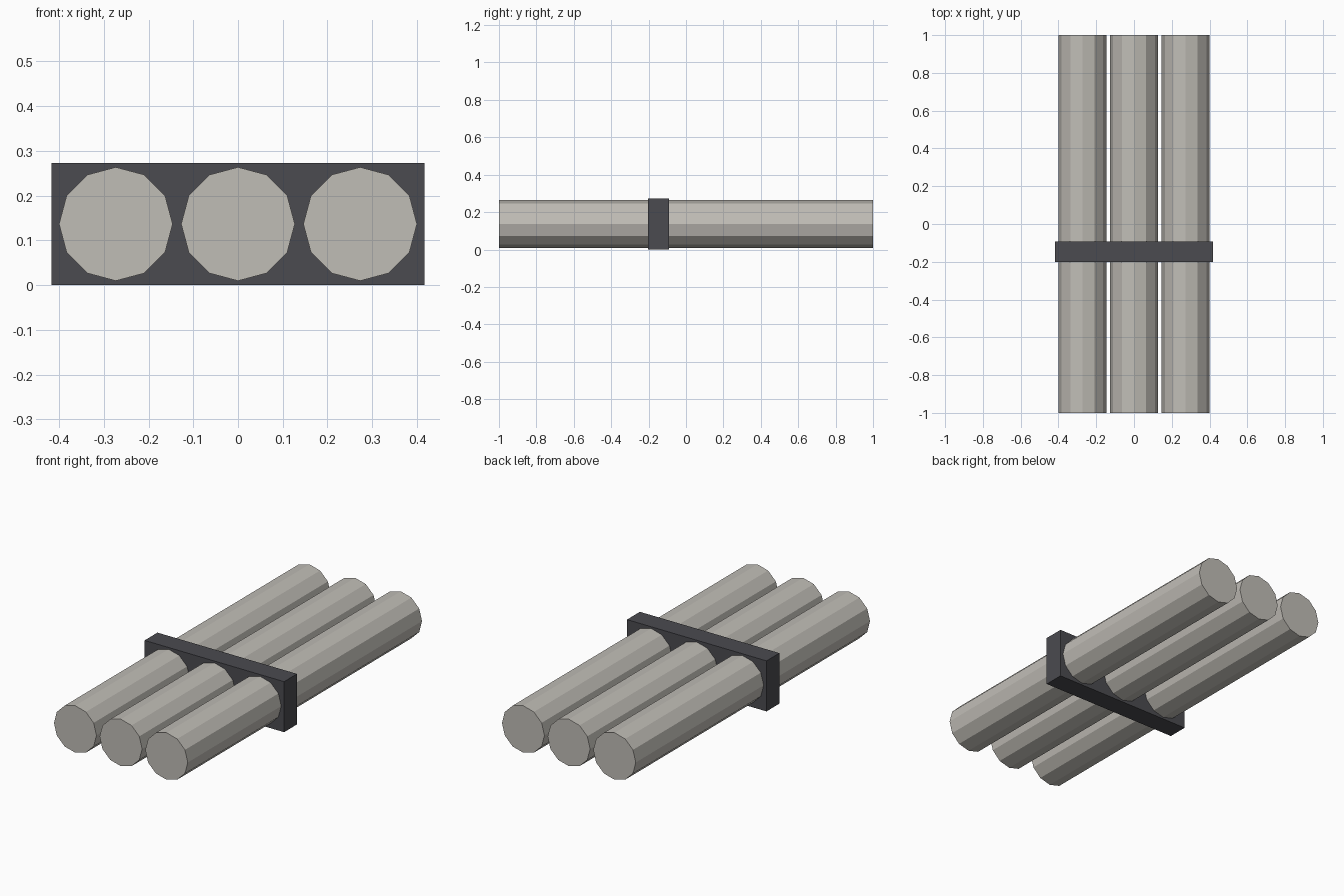
import bpy
import math

default = bpy.data.objects.get("Cube")
if default:
    bpy.data.objects.remove(default, do_unlink=True)


def make_material(name, rgb):
    mat = bpy.data.materials.new(name)
    mat.use_nodes = True
    color = (*rgb, 1.0)
    mat.diffuse_color = color
    mat.node_tree.nodes["Principled BSDF"].inputs["Base Color"].default_value = color
    return mat


def finish(name, mat):
    obj = bpy.context.object
    obj.name = name
    obj.data.name = name
    obj.data.materials.append(mat)
    return obj


pale_grey = make_material("pale warm grey", (0.53, 0.51, 0.47))
charcoal = make_material("charcoal", (0.07, 0.07, 0.08))

RADIUS = 0.127
SPACING = 0.273
AXIS_Z = 0.1365

# Three twelve-sided rods lying front to back
for side, name in ((-1, "rod_right"), (0, "rod_middle"), (1, "rod_left")):
    bpy.ops.mesh.primitive_cylinder_add(
        vertices=12, radius=RADIUS, depth=2,
        location=(side * SPACING, 0, AXIS_Z), rotation=(math.pi / 2, 0, 0))
    finish(name, pale_grey)

# Rectangular clamp block around the rods
bpy.ops.mesh.primitive_cube_add(size=1, location=(0, -0.147, AXIS_Z))
band = finish("holding_block", charcoal)
band.scale = (0.834, 0.11, 2 * AXIS_Z)
bpy.ops.object.transform_apply(location=False, rotation=False, scale=True)
